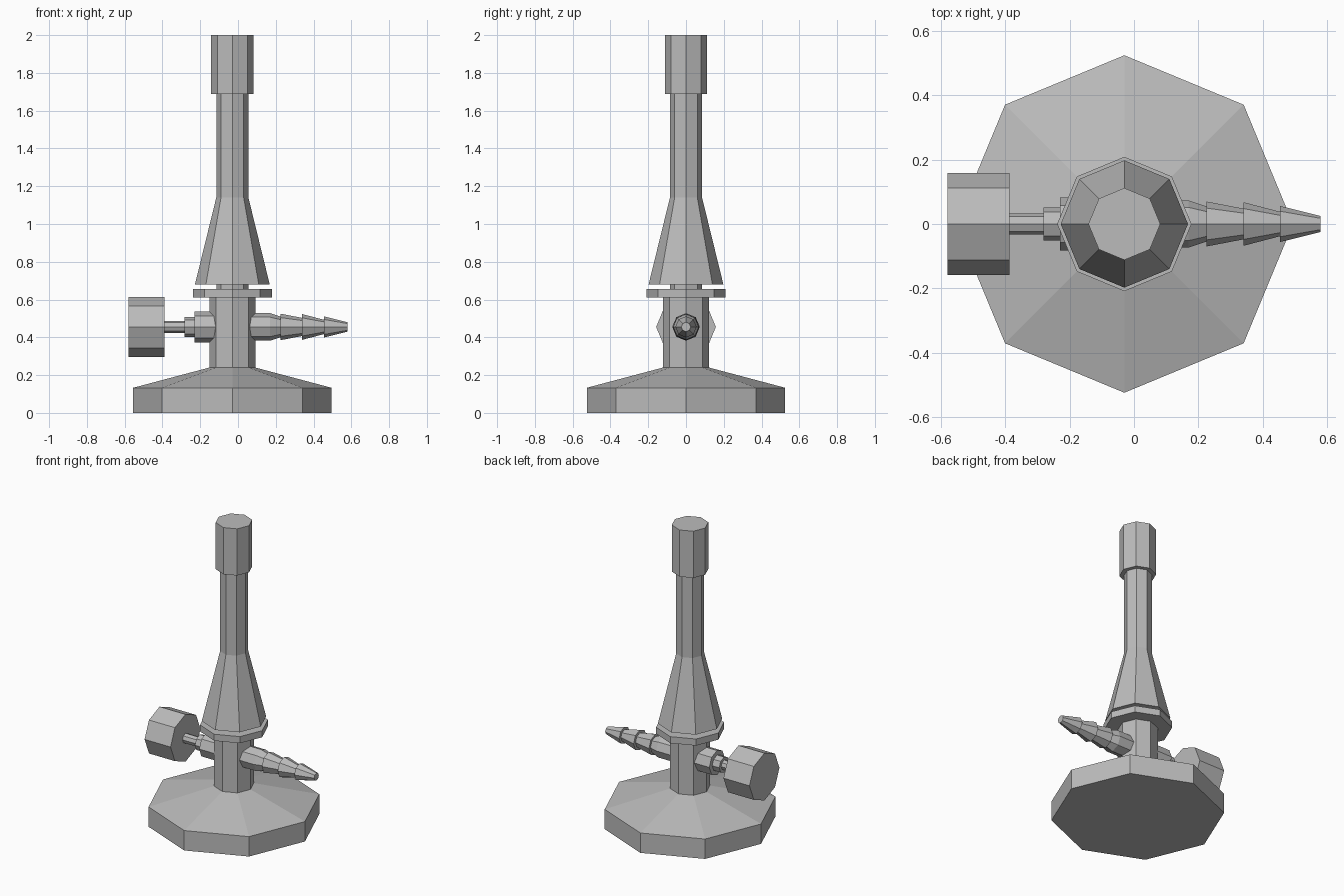
import bpy
from math import cos, sin, pi

cube = bpy.data.objects.get("Cube")
if cube:
    bpy.data.objects.remove(cube, do_unlink=True)

SIDES = 8
AXIS_X = -0.03   # upright axis
PIPE_Z = 0.455   # height of the valve and hose nozzle

metal = bpy.data.materials.new("grey metal")
metal.use_nodes = True
GREY = (0.5, 0.5, 0.5, 1)
metal.diffuse_color = GREY
metal.node_tree.nodes["Principled BSDF"].inputs["Base Color"].default_value = GREY


def turned(name, profile, sideways=False):
    """Octagonal lathe of (position, radius) pairs, closed at both ends."""
    verts, faces = [], []
    for t, r in profile:
        for k in range(SIDES):
            a = 2 * pi * k / SIDES
            u, v = r * cos(a), r * sin(a)
            verts.append((t, u, PIPE_Z + v) if sideways else (AXIS_X + u, v, t))
    for i in range(len(profile) - 1):
        for k in range(SIDES):
            a, b = i * SIDES + k, i * SIDES + (k + 1) % SIDES
            faces.append((a, b, b + SIDES, a + SIDES))
    last = (len(profile) - 1) * SIDES
    faces.append(tuple(reversed(range(SIDES))))
    faces.append(tuple(range(last, last + SIDES)))
    mesh = bpy.data.meshes.new(name)
    mesh.from_pydata(verts, [], faces)
    mesh.materials.append(metal)
    obj = bpy.data.objects.new(name, mesh)
    bpy.context.collection.objects.link(obj)
    return obj


# Upright parts
turned("base", [(0, 0.525), (0.133, 0.525), (0.24, 0.122)])
turned("column", [(0.235, 0.122), (0.615, 0.122)])
turned("collar", [(0.612, 0.209), (0.656, 0.209)])
turned("neck", [(0.65, 0.085), (0.69, 0.085)])
turned("barrel", [(0.68, 0.198), (1.14, 0.085), (1.7, 0.085)])
turned("barrel_tip", [(1.688, 0.112), (2.0, 0.112)])

# Valve on the right side
turned("valve_knob", [(-0.58, 0.158), (-0.388, 0.158)], True)
turned("valve_stem", [(-0.39, 0.032), (-0.27, 0.032)], True)
turned("valve_nut", [(-0.282, 0.052), (-0.22, 0.052)], True)
turned("valve_body", [(-0.23, 0.082), (-0.1, 0.082)], True)

# Barbed hose nozzle on the left side
turned("hose_nozzle", [(0.05, 0.073), (0.17, 0.073), (0.225, 0.055),
                       (0.225, 0.07), (0.34, 0.048), (0.34, 0.068),
                       (0.455, 0.038), (0.455, 0.056), (0.58, 0.025)], True)
